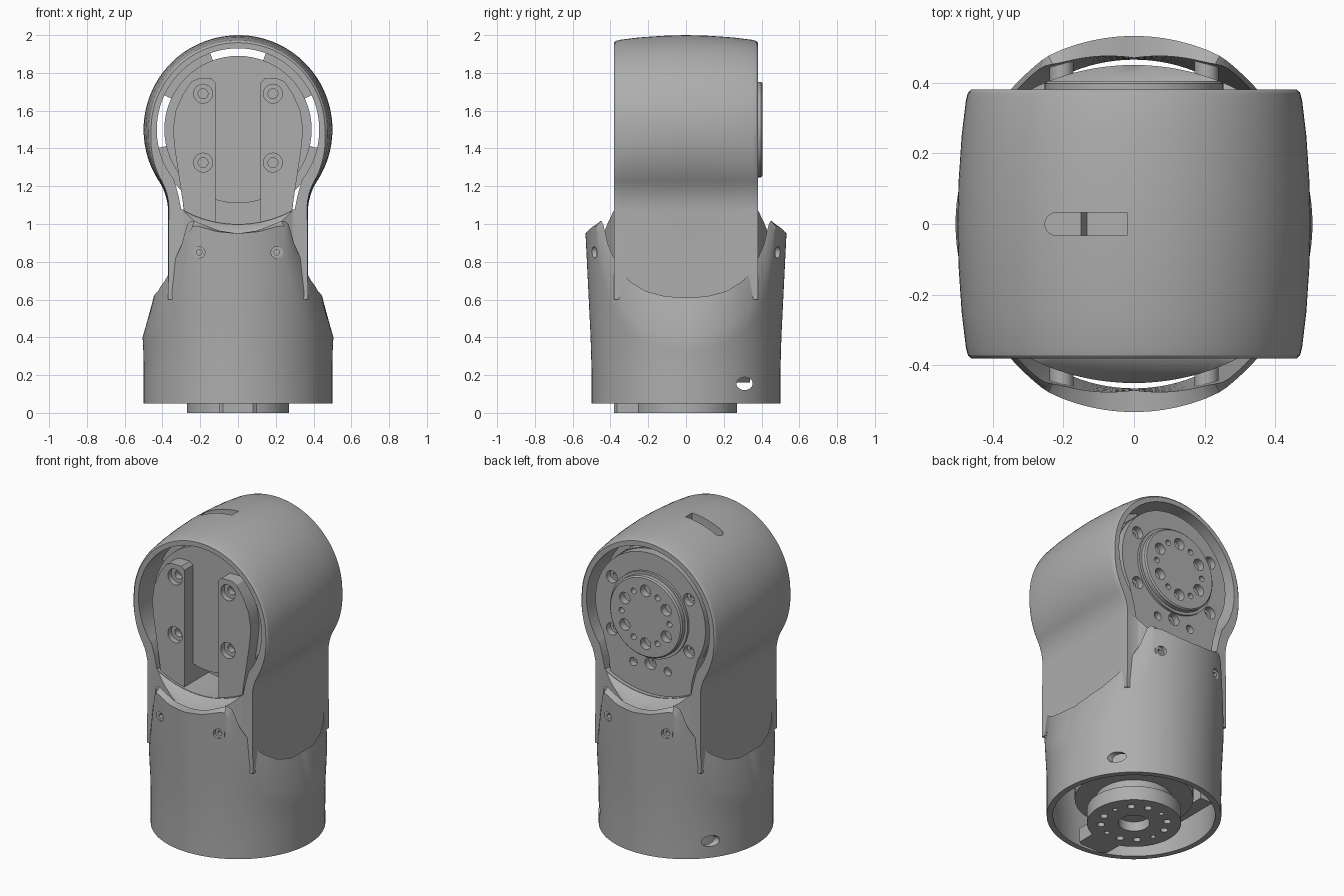
import bpy, bmesh
from math import sin, cos, radians, sqrt

if "Cube" in bpy.data.objects:
    bpy.data.objects.remove(bpy.data.objects["Cube"], do_unlink=True)

grey = bpy.data.materials.new("matte grey")
grey.use_nodes = True
colour = (0.42, 0.42, 0.42, 1)
grey.diffuse_color = colour
grey.node_tree.nodes["Principled BSDF"].inputs["Base Color"].default_value = colour
AXIS = 1.5  # height of the joint axis


def loft(name, rings, closed=False):
    """Skin equal-length rings; cap the ends, or join last to first when closed."""
    bm = bmesh.new()
    vs = [[bm.verts.new(p) for p in ring] for ring in rings]
    n = len(vs[0])
    pairs = list(zip(vs, vs[1:])) + ([(vs[-1], vs[0])] if closed else [])
    for a, b in pairs:
        for i in range(n):
            j = (i + 1) % n
            bm.faces.new((a[i], a[j], b[j], b[i]))
    if not closed:
        bm.faces.new(vs[0])
        bm.faces.new(vs[-1])
    bmesh.ops.recalc_face_normals(bm, faces=bm.faces)
    mesh = bpy.data.meshes.new(name)
    bm.to_mesh(mesh)
    bm.free()
    mesh.materials.append(grey)
    obj = bpy.data.objects.new(name, mesh)
    bpy.context.collection.objects.link(obj)
    return obj


def prism(name, pts, y0, y1):
    return loft(name, [[(x, y, z) for x, z in pts] for y in (y0, y1)])


def arc(cx, cz, r, a0, a1, n):
    return [(cx + r * cos(radians(a0 + (a1 - a0) * i / n)),
             cz + r * sin(radians(a0 + (a1 - a0) * i / n))) for i in range(n + 1)]


def circle(cx, cz, r, n=32):
    return arc(cx, cz, r, 0, 360, n)[:-1]


def disc_y(name, x, z, r, y0, y1, n=32):
    return prism(name, circle(x, z, r, n), y0, y1)


def disc_z(name, x, y, r, z0, z1, n=32):
    return loft(name, [[(a, b, z) for a, b in circle(x, y, r, n)] for z in (z0, z1)])


def combine(obj, others, op="DIFFERENCE"):
    for other in others:
        mod = obj.modifiers.new("cut", "BOOLEAN")
        mod.operation, mod.object, mod.solver = op, other, "EXACT"
        deps = bpy.context.evaluated_depsgraph_get()
        mesh = bpy.data.meshes.new_from_object(obj.evaluated_get(deps))
        obj.modifiers.clear()
        obj.data = mesh
        bpy.data.objects.remove(other, do_unlink=True)


def mirrored(half):
    """Complete a right-hand outline with its mirror image."""
    return half + [(-x, z) for x, z in reversed(half) if abs(x) > 1e-6]


def curve(keys, t):
    for (a, u), (b, v) in zip(keys, keys[1:]):
        if t <= b:
            return u + (v - u) * (t - a) / (b - a)
    return keys[-1][1]


# Head shell: keyhole outline, slightly barrelled along y
NECK, FILLET = 0.37, 0.3
drop = sqrt((0.5 + FILLET) ** 2 - (NECK + FILLET) ** 2)
outline = mirrored(arc(0, AXIS, 0.5, 90, -33, 40)
                   + arc(NECK + FILLET, AXIS - drop, FILLET, 147, 180, 10) + [(NECK, 0.6)])
half_barrel = [(0.38, 0.08), (0.372, 0.062), (0.35, 0.05), (0.25, 0.025), (0.12, 0.007)]
barrel = [(-y, d) for y, d in half_barrel] + [(0, 0)] + half_barrel[::-1]
rings = []
for y, d in barrel:
    ring = []
    for x, z in outline:
        w = d * max(0, min(1, z - 1))
        ring.append((x * (1 - min(d, 2 * w)), y, AXIS + (z - AXIS) * (1 - (d if z > AXIS else 0))))
    rings.append(ring)
head = loft("head_shell", rings)

# Neck block: rounded front and back, flat sides, with a saddle at the top
side = NECK - 0.002
xs = [-side + 2 * side * i / 24 for i in range(25)]
arch = [(x, 0.45 * sqrt(1 - (x / 0.55) ** 2)) for x in xs]
plan = arch + [(x, -y) for x, y in reversed(arch)]
neck = loft("neck", [[(x, y, z) for x, y in plan] for z in (0.5, 1.1)])
for s in (-1, 1):
    saddle = [[(x, s * y, z) for x, z in circle(0, 1.6, r, 64)]
              for y, r in ((0.35, 0.59), (0.385, 0.605), (0.42, 0.64), (0.47, 0.72))]
    combine(neck, [loft("saddle_cutter", saddle)])
combine(head, [neck], "UNION")

# Through opening and the slot in the crown
opening = mirrored(arc(0, AXIS, 0.43, 90, -38, 40) + [(0.315, 1.15), (0.30, 1.075)]
                   + arc(0, 1.6, 0.6, 300, 270, 10))
slot = [(-0.02, -0.032), (-0.02, 0.032)] + arc(-0.22, 0, 0.032, 90, 270, 10)
combine(head, [prism("opening_cutter", opening, -0.6, 0.6),
               loft("slot_cutter", [[(x * 1.0, y, z) for x, y in slot] for z in (1.9, 2.1)])])

# Flange pieces holding the motor inside the shell, leaving gaps at sides and top
for a0, a1 in ((25, 70), (110, 155), (193, 228), (312, 347)):
    prism("motor_flange", arc(0, AXIS, 0.44, a0, a1, 16) + arc(0, AXIS, 0.38, a1, a0, 16), -0.2, 0.2)

# Motor body and its lower block
disc_y("motor_body", 0, AXIS, 0.39, -0.28, 0.3, 64)
prism("motor_block", [(-0.28, 0.99), (0.28, 0.99), (0.31, 1.3), (-0.31, 1.3)], -0.12, 0.3)

# Front bars with recessed screws
bar = [(0.12, 1.0), (0.12, 1.75), (0.14, 1.77), (0.21, 1.77), (0.245, 1.755), (0.29, 1.69),
       (0.33, 1.6), (0.345, 1.5), (0.335, 1.4), (0.275, 1.0)]
for s in (-1, 1):
    front = prism("front_bar", [(s * x, z) for x, z in bar], -0.365, -0.11)
    for z in (1.69, 1.325):
        combine(front, [disc_y("screw_cutter", s * 0.185, z, 0.05, -0.5, -0.33)])
        combine(front, [disc_y("socket_cutter", s * 0.185, z, 0.026, -0.5, -0.29)])

# Back plate with bolt recesses
plate = mirrored(arc(0, AXIS, 0.385, 90, -30, 30) + [(0.29, 1.15), (0.275, 1.0)])
back = prism("back_plate", plate, 0.22, 0.355)
bolts = [(s * 0.27, AXIS + t * 0.165, 0.038) for s in (-1, 1) for t in (-1, 1)]
bolts += [(0, 1.19, 0.038), (-0.12, 1.17, 0.026), (0.12, 1.17, 0.026)]
for x, z, r in bolts:
    combine(back, [disc_y("bolt_cutter", x, z, r, 0.315, 0.5)])
    combine(back, [disc_y("socket_cutter", x, z, r * 0.5, 0.28, 0.5)])

# Output disc on the back, with six large and six small holes
flange = loft("output_disc", [[(x, y, z) for x, z in circle(0, AXIS, r, 64)]
                              for y, r in ((0.3, 0.27), (0.37, 0.27), (0.37, 0.253),
                                           (0.397, 0.253), (0.405, 0.245))])
for i in range(12):
    a = radians(30 * i)
    r = 0.036 if i % 2 else 0.018
    combine(flange, [disc_y("hole_cutter", 0.167 * cos(a), AXIS + 0.167 * sin(a), r, 0.36, 0.5, 24)])

# Lower shell: round skirt sweeping up to a front and a back tongue
outer_z = [(0, 0.4), (12, 0.41), (23, 0.44), (39, 0.53), (50, 0.67), (57, 0.84), (62, 0.985),
           (66, 0.99), (78, 0.96), (90, 0.95)]
inner_z = [(0, 0.61), (14, 0.617), (27, 0.645), (38, 0.7), (45, 0.76), (54, 0.89), (59, 1.01),
           (62, 1.02), (66, 1.005), (78, 0.965), (90, 0.95)]
inner_r = [(0, 0.44), (27, 0.475), (45, 0.5), (60, 0.515), (66, 0.5), (90, 0.47)]
STEPS, LEVELS = 160, 6
rings = [[] for _ in range(2 * LEVELS)]
for i in range(STEPS):
    deg = 360 * i / STEPS
    fold = min(deg % 180, 180 - deg % 180)
    c, s = cos(radians(deg)), sin(radians(deg))
    for k in range(LEVELS):
        f = k / (LEVELS - 1)
        z = 0.05 + (curve(outer_z, fold) - 0.05) * f
        r = 0.5 + 0.032 * max(0, z - 0.3) / 0.65
        rings[k].append((r * c, r * s, z))
        z = curve(inner_z, fold) * (1 - f) + 0.05 * f
        r = curve(inner_r, fold) * (1 - f) + 0.465 * f
        rings[LEVELS + k].append((r * c, r * s, z))
skirt = loft("lower_shell", rings, closed=True)

# Screw holes in the tongues, with bosses behind, and a cable hole each side
for s in (-1, 1):
    for x in (-0.205, 0.205):
        combine(skirt, [disc_y("screw_cutter", x, 0.85, 0.03, s * 0.4, s * 0.6)])
        boss = disc_y("screw_boss", x, 0.85, 0.034, s * 0.38, s * 0.475)
        combine(boss, [disc_y("socket_cutter", x, 0.85, 0.014, s * 0.45, s * 0.6)])
    port = [[(s * x, 0.31 + 0.043 * cos(radians(a)), 0.155 + 0.034 * sin(radians(a)))
             for a in range(0, 360, 12)] for x in (0.3, 0.6)]
    combine(skirt, [loft("port_cutter", port)])

# Lower motor inside the skirt, side brackets and the mounting disc
disc_z("lower_motor", 0, 0, 0.34, 0.16, 0.55, 64)
for s in (-1, 1):
    loft("side_bracket", [[(s * 0.33, -0.2, z), (s * 0.42, -0.2, z),
                           (s * 0.42, 0.2, z), (s * 0.33, 0.2, z)] for z in (0.2, 0.55)])
tab = arc(0, 0, 0.27, -68, 248, 60) + [(-0.1, -0.365), (-0.08, -0.38), (0.08, -0.38), (0.1, -0.365)]
mount = loft("mounting_disc", [[(x, y, z) for x, y in tab] for z in (0, 0.09)])
combine(mount, [disc_z("bore_cutter", 0, 0, 0.09, -0.1, 0.06)])
for i in range(12):
    a = radians(30 * i + 15)
    r = 0.022 if i % 3 else 0.015
    combine(mount, [disc_z("hole_cutter", 0.19 * cos(a), 0.19 * sin(a), r, -0.1, 0.05, 16)])
disc_z("mounting_hub", 0, 0, 0.22, 0.08, 0.2, 48)

# Smooth the curved faces, keep the edges sharp
bpy.ops.object.select_all(action="DESELECT")
for obj in bpy.context.collection.objects:
    if obj.type == "MESH" and obj.data.materials and obj.data.materials[0] == grey:
        obj.select_set(True)
        bpy.context.view_layer.objects.active = obj
bpy.ops.object.shade_smooth_by_angle(angle=radians(32))
